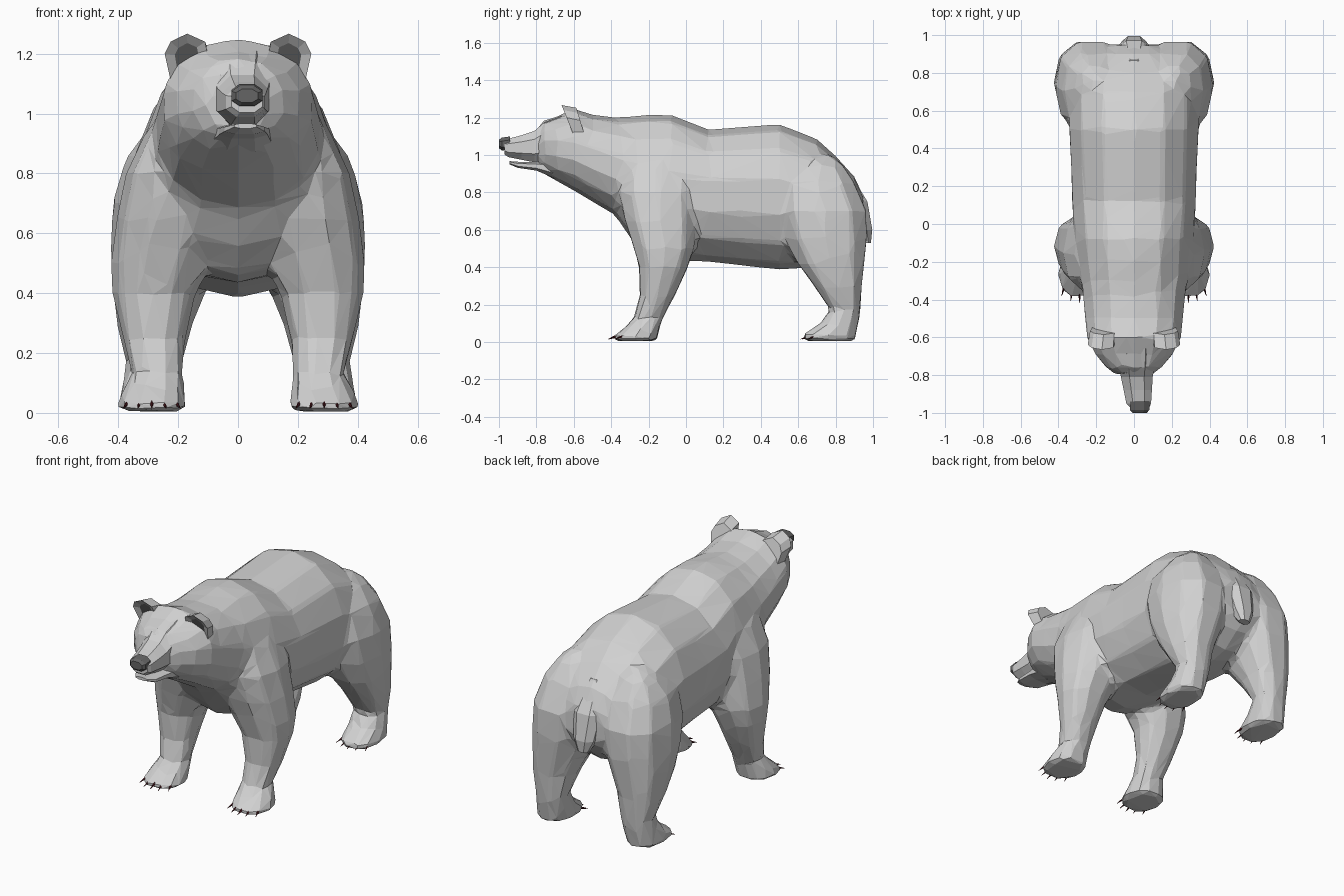
import bpy
import bmesh
from math import cos, sin, pi, radians
from mathutils import Matrix, Vector

default_cube = bpy.data.objects.get("Cube")
if default_cube:
    bpy.data.objects.remove(default_cube, do_unlink=True)


def make_material(name, color):
    material = bpy.data.materials.new(name)
    material.use_nodes = True
    material.diffuse_color = color
    material.node_tree.nodes["Principled BSDF"].inputs["Base Color"].default_value = color
    return material


fur = make_material("light grey fur", (.64, .64, .64, 1))
dark = make_material("dark grey skin", (.13, .13, .13, 1))
claw_color = make_material("dark red claw", (.06, .007, .01, 1))


def add_object(name, bm, *materials):
    """Turn a bmesh into a flat shaded object."""
    mesh = bpy.data.meshes.new(name)
    bm.to_mesh(mesh)
    bm.free()
    for material in materials:
        mesh.materials.append(material)
    obj = bpy.data.objects.new(name, mesh)
    bpy.context.collection.objects.link(obj)
    return obj


def squash(value, power):
    return abs(value) ** (2 / power) * (1 if value >= 0 else -1)


def loft(bm, rings, axis, sides=12, power=2.3, side=1):
    """Skin rounded rings. Along Y a ring is (y, x0, x1, z0, z1); along Z it is (z, y0, y1, x0, x1)."""
    loops = []
    for t, a0, a1, b0, b1 in rings:
        loop = []
        for i in range(sides):
            angle = 2 * pi * (i + .5) / sides
            a = (a0 + a1) / 2 + (a1 - a0) / 2 * squash(cos(angle), power)
            b = (b0 + b1) / 2 + (b1 - b0) / 2 * squash(sin(angle), power)
            place = (a, t, b) if axis == "Y" else (b * side, a, t)
            loop.append(bm.verts.new(place))
        loops.append(loop)
    faces = [bm.faces.new(loops[0]), bm.faces.new(loops[-1])]
    for low, high in zip(loops, loops[1:]):
        for i in range(sides):
            j = (i + 1) % sides
            faces.append(bm.faces.new((low[i], low[j], high[j], high[i])))
    bmesh.ops.recalc_face_normals(bm, faces=faces)


def lofted_object(name, rings, axis, material, sides=8):
    bm = bmesh.new()
    loft(bm, rings, axis, sides)
    return add_object(name, bm, material)


# Trunk, neck and skull: y, half width, underside, top
trunk = [
    (.95, .14, .58, .78), (.9, .22, .5, .885), (.8, .31, .42, .995),
    (.7, .35, .4, 1.085), (.5, .35, .385, 1.165), (.3, .34, .41, 1.15),
    (.12, .335, .43, 1.135), (-.08, .32, .435, 1.215), (-.2, .305, .46, 1.215),
    (-.3, .29, .56, 1.205), (-.38, .275, .68, 1.2), (-.5, .265, .75, 1.215),
    (-.6, .255, .81, 1.25), (-.69, .21, .86, 1.205), (-.76, .15, .9, 1.185),
    (-.795, .1, .935, 1.14),
]

# Limbs from shoulder or hip to sole: z, back and front, inner and outer
front_leg = [
    (1.06, -.28, -.04, .1, .22), (.95, -.34, .04, .08, .305),
    (.8, -.365, .06, .06, .375), (.65, -.335, .06, .05, .405),
    (.5, -.285, .05, .09, .425), (.4, -.255, .015, .14, .42),
    (.25, -.25, -.055, .175, .385), (.13, -.28, -.12, .185, .355),
    (.07, -.34, -.14, .175, .39), (.03, -.395, -.145, .17, .405),
    (.005, -.395, -.15, .175, .4),
]
hind_leg = [
    (1, .66, .78, .15, .23), (.95, .6, .84, .1, .3),
    (.85, .5, .91, .06, .375), (.7, .48, .975, .03, .42),
    (.55, .52, .975, .045, .425), (.42, .59, .96, .1, .42),
    (.3, .68, .945, .15, .405), (.17, .77, .935, .185, .375),
    (.1, .715, .925, .185, .385), (.04, .62, .915, .185, .4),
    (.005, .62, .91, .19, .395),
]

body_bm = bmesh.new()
loft(body_bm, [(y, -w, w, low, top) for y, w, low, top in trunk], "Y", 14, 2.15)
for side in (-1, 1):
    loft(body_bm, front_leg, "Z", 10, side=side)
    loft(body_bm, hind_leg, "Z", 10, side=side)
body = add_object("body", body_bm)

# Blend the limbs into the trunk, then reduce to broad facets
remesh = body.modifiers.new("blend", "REMESH")
remesh.mode = "VOXEL"
remesh.voxel_size = .02
relax = body.modifiers.new("relax", "SMOOTH")
relax.factor = .5
relax.iterations = 4
facets = body.modifiers.new("facets", "DECIMATE")
facets.ratio = .04
depsgraph = bpy.context.evaluated_depsgraph_get()
blended = bpy.data.meshes.new_from_object(body.evaluated_get(depsgraph))
body.modifiers.clear()
body.data = blended
blended.materials.clear()
blended.materials.append(fur)
for polygon in blended.polygons:
    polygon.use_smooth = False
    polygon.material_index = 0

# Muzzle, jaw and nose, turned slightly to the left
lofted_object("muzzle", [
    (-.66, -.11, .13, .93, 1.22), (-.76, -.085, .115, .95, 1.18),
    (-.81, -.075, .105, .955, 1.135), (-.88, -.06, .1, .97, 1.11),
    (-.95, -.045, .095, .985, 1.09), (-.97, -.025, .085, 1, 1.08)], "Y", fur)
lofted_object("jaw", [
    (-.7, -.1, .12, .87, .98), (-.8, -.07, .105, .915, .965),
    (-.9, -.05, .095, .93, .965), (-.945, -.015, .065, .95, .968)], "Y", fur)
lofted_object("nose", [
    (-.94, -.025, .085, 1.025, 1.102), (-.985, -.025, .085, 1.022, 1.095),
    (-1, -.01, .07, 1.035, 1.083)], "Y", dark)

# Tail, broad at the root and lying against the rump
lofted_object("tail", [
    (.92, .76, .872, -.05, .05), (.75, .83, .975, -.095, .095),
    (.6, .88, 1, -.07, .07), (.53, .94, .99, -.035, .035)], "Z", fur)

# Cupped ears leaning forward, with small dark hollows
ear_outline = [(.1, 1.19), (.11, 1.24), (.17, 1.267), (.225, 1.24), (.245, 1.2), (.225, 1.11), (.18, 1.1)]
for side, label in ((1, "left"), (-1, "right")):
    bm = bmesh.new()
    front = [bm.verts.new((x * side, -.665 + .4 * (1.265 - z), z)) for x, z in ear_outline]
    back = [bm.verts.new((x * side * .95, -.585 + .3 * (1.265 - z), z - .015)) for x, z in ear_outline]
    face = bm.faces.new(front)
    bm.faces.new(back)
    for i in range(len(front)):
        j = i - 1
        bm.faces.new((front[i], front[j], back[j], back[i]))
    bmesh.ops.recalc_face_normals(bm, faces=bm.faces)
    bmesh.ops.inset_region(bm, faces=[face], thickness=.034, depth=0)
    face.material_index = 1
    bmesh.ops.translate(bm, verts=face.verts, vec=Vector((0, .015, 0)))
    add_object(label + "_ear", bm, fur, dark)

# Five small claws on each foot
for foot, toe_y in (("front", -.385), ("hind", .645)):
    for side, label in ((1, "left"), (-1, "right")):
        bm = bmesh.new()
        for i in range(-2, 3):
            spot = Vector((side * (.288 + .043 * i), toe_y + .009 * i * i, .027))
            turn = Matrix.Rotation(radians(8 * i * side), 4, "Z") @ Matrix.Rotation(radians(110), 4, "X")
            bmesh.ops.create_cone(bm, cap_ends=True, segments=5, radius1=.01, radius2=.001,
                                  depth=.07, matrix=Matrix.Translation(spot) @ turn)
        add_object(f"{foot}_{label}_claws", bm, claw_color)
